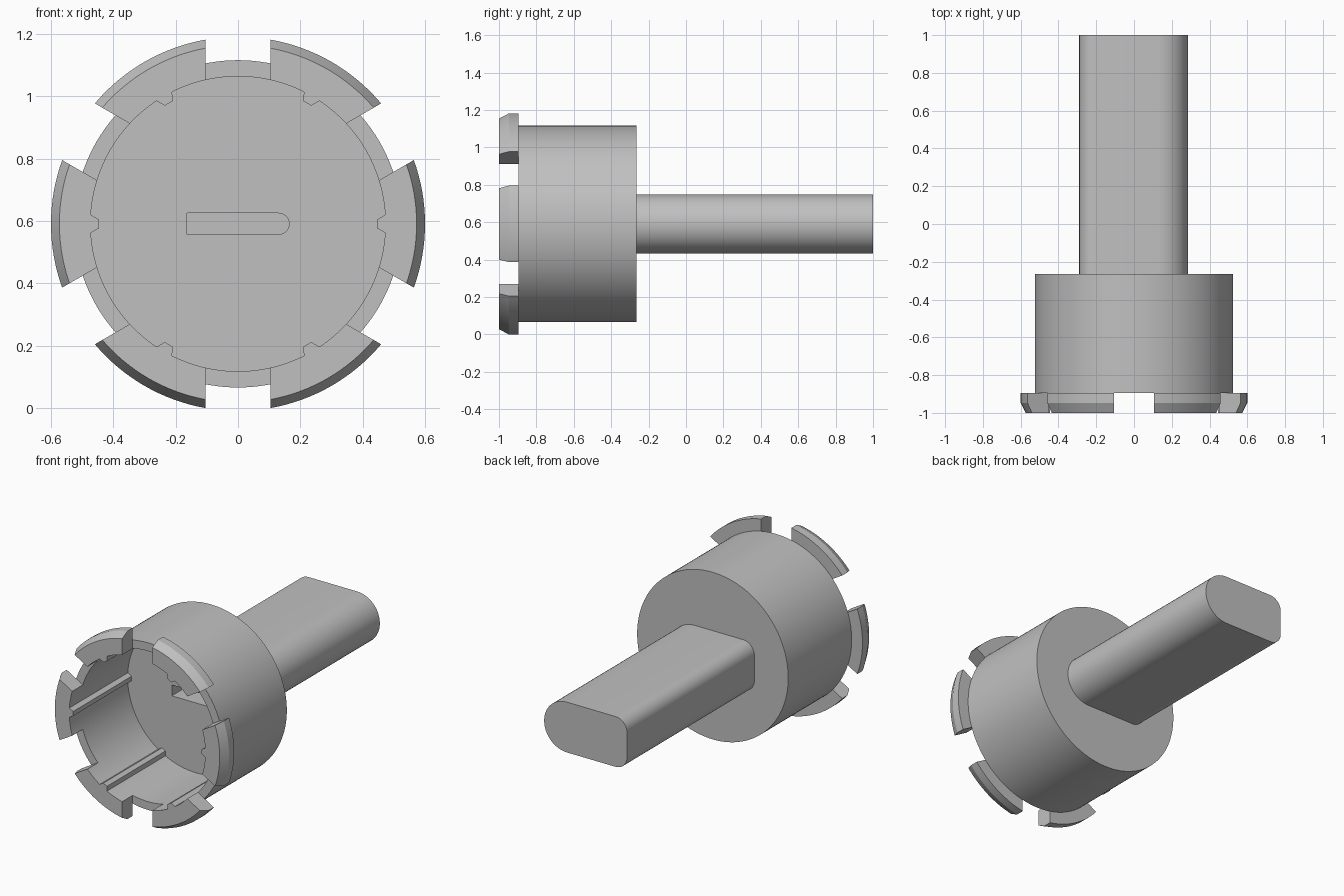
import bpy, bmesh
from math import cos, sin, pi, radians, asin

cube = bpy.data.objects.get("Cube")
if cube:
    bpy.data.objects.remove(cube, do_unlink=True)

CZ = 0.591            # height of the main axis
OUTER, INNER = 0.525, 0.473
FRONT, RIM, FLOOR, BACK, END = -1.0, -0.895, -0.42, -0.265, 1.0

grey = bpy.data.materials.new("plain grey")
grey.use_nodes = True
colour = (0.53, 0.53, 0.53, 1)
grey.diffuse_color = colour
grey.node_tree.nodes["Principled BSDF"].inputs["Base Color"].default_value = colour


def arc(cx, cz, r, a0, a1, n):
    return [(cx + r * cos(a0 + (a1 - a0) * i / n),
             cz + r * sin(a0 + (a1 - a0) * i / n)) for i in range(n + 1)]


def circle(r):
    return arc(0, 0, r, 0, 2 * pi, 144)[:-1]


def loft(name, sections):
    """Capped solid through matching outlines placed along y."""
    bm = bmesh.new()
    rings = [[bm.verts.new((x, y, z + CZ)) for x, z in outline]
             for y, outline in sections]
    for a, b in zip(rings, rings[1:]):
        n = len(a)
        for i in range(n):
            bm.faces.new((a[i], a[(i + 1) % n], b[(i + 1) % n], b[i]))
    bm.faces.new(rings[0])
    bm.faces.new(rings[-1])
    bmesh.ops.recalc_face_normals(bm, faces=bm.faces)
    mesh = bpy.data.meshes.new(name)
    bm.to_mesh(mesh)
    bm.free()
    mesh.materials.append(grey)
    obj = bpy.data.objects.new(name, mesh)
    bpy.context.collection.objects.link(obj)
    return obj


def activate(obj):
    bpy.ops.object.select_all(action='DESELECT')
    obj.select_set(True)
    bpy.context.view_layer.objects.active = obj


def cut(obj, *cutters):
    activate(obj)
    for c in cutters:
        mod = obj.modifiers.new("cut", 'BOOLEAN')
        mod.operation, mod.solver, mod.object = 'DIFFERENCE', 'EXACT', c
        bpy.ops.object.modifier_apply(modifier=mod.name)


def bullet(x0, x1, r, corner, n):
    """Flat bar outline: full round at +x, small rounded corners at -x."""
    return (arc(x1 - r, 0, r, -pi / 2, pi / 2, 2 * n)
            + arc(x0 + corner, r - corner, corner, pi / 2, pi, n)
            + arc(x0 + corner, corner - r, corner, pi, 1.5 * pi, n))


# Main solids
cup = loft("cup", [(RIM, circle(OUTER)), (BACK, circle(OUTER))])
claws = loft("claws", [(FRONT, circle(0.573)), (-0.947, circle(0.6)), (RIM, circle(0.6))])
profile = bullet(-0.29, 0.286, 0.158, 0.08, 12)
shaft = loft("shaft", [(BACK, profile), (END, profile)])

# Cavity outline with six tapered ribs left standing on the wall
cavity_outline = []
half = asin(0.029 / INNER)
for k in range(6):
    a = k * pi / 3
    for side in (-0.014, 0.014):
        cavity_outline.append((0.446 * cos(a) - side * sin(a),
                               0.446 * sin(a) + side * cos(a)))
    cavity_outline += arc(0, 0, INNER, a + half, a + pi / 3 - half, 22)
cavity = loft("cavity_cutter", [(FRONT - 0.1, cavity_outline), (FLOOR, cavity_outline)])

# Blind slot running from the cup floor into the shaft
slot_outline = bullet(-0.166, 0.164, 0.034, 0.004, 8)
slot = loft("slot_cutter", [(FLOOR - 0.1, slot_outline), (0.1, slot_outline)])

# Three straight channels split the flange into six claws
gaps = []
for k in range(3):
    a = radians(30 + 60 * k)
    box = [(u * cos(a) - v * sin(a), u * sin(a) + v * cos(a))
           for u, v in ((-0.8, -0.105), (0.8, -0.105), (0.8, 0.105), (-0.8, 0.105))]
    gaps.append(loft("gap_cutter", [(FRONT - 0.1, box), (RIM + 0.1, box)]))

cut(cup, cavity, slot)
cut(claws, cavity, *gaps)
cut(shaft, slot)

for c in (cavity, slot, *gaps):
    bpy.data.objects.remove(c, do_unlink=True)

for obj in (cup, claws, shaft):
    activate(obj)
    bpy.ops.object.shade_smooth_by_angle(angle=radians(20))
